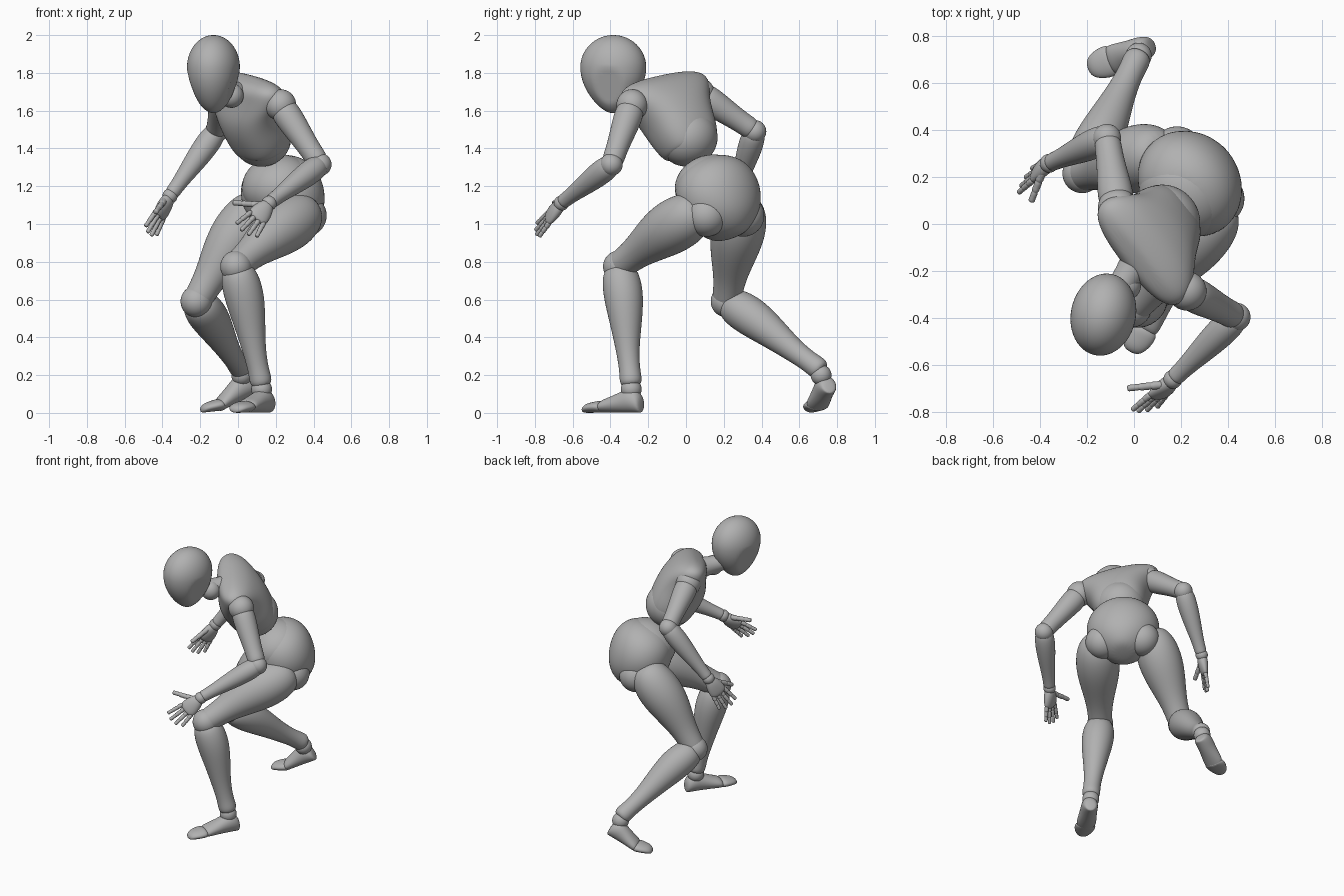
import bpy, bmesh, math
from mathutils import Vector as V

cube = bpy.data.objects.get("Cube")
if cube:
    bpy.data.objects.remove(cube, do_unlink=True)

GREY = (0.44, 0.44, 0.44, 1)
mat = bpy.data.materials.new("clay grey")
mat.use_nodes = True
mat.diffuse_color = GREY
shader = mat.node_tree.nodes["Principled BSDF"]
shader.inputs["Base Color"].default_value = GREY


def finish(name, bm, subdivide=0):
    bmesh.ops.recalc_face_normals(bm, faces=bm.faces)
    mesh = bpy.data.meshes.new(name)
    bm.to_mesh(mesh)
    bm.free()
    mesh.materials.append(mat)
    for face in mesh.polygons:
        face.use_smooth = True
    obj = bpy.data.objects.new(name, mesh)
    bpy.context.collection.objects.link(obj)
    if subdivide:
        mod = obj.modifiers.new("smooth", 'SUBSURF')
        mod.levels = mod.render_levels = subdivide


def frame(axis, side):
    """Unit axis, side squared to it, and their cross product."""
    axis = V(axis).normalized()
    side = V(side)
    side = (side - axis * side.dot(axis)).normalized()
    return axis, side, axis.cross(side)


def loft(name, origin, axis, side, rows, sides=16, level=2, power=1.0):
    """Skin of rings: (distance, half width, half depth, depth offset); power < 1 is boxier."""
    axis, side, norm = frame(axis, side)
    bm = bmesh.new()
    rings = []

    def wave(value):
        return math.copysign(abs(value) ** power, value)

    for h, a, b, off in rows:
        centre = V(origin) + axis * h + norm * off
        rings.append([bm.verts.new(centre + side * a * wave(math.cos(t)) + norm * b * wave(math.sin(t)))
                      for t in (math.tau * i / sides for i in range(sides))])
    for low, high in zip(rings, rings[1:]):
        for i in range(sides):
            j = (i + 1) % sides
            bm.faces.new((low[i], low[j], high[j], high[i]))
    bm.faces.new(rings[0])
    bm.faces.new(rings[-1])
    finish(name, bm, level)


def ball(name, centre, radii, axis=(0, 0, 1), side=(1, 0, 0), shape=None):
    """Ellipsoid with radii along side, normal and axis."""
    axis, side, norm = frame(axis, side)
    bm = bmesh.new()
    bmesh.ops.create_uvsphere(bm, u_segments=48, v_segments=32, radius=1)
    r = (radii,) * 3 if isinstance(radii, float) else radii
    for v in bm.verts:
        p = V((v.co.x * r[0], v.co.y * r[1], v.co.z * r[2]))
        if shape:
            p = shape(p)
        v.co = V(centre) + side * p.x + norm * p.y + axis * p.z
    finish(name, bm)


def limb(name, p, q, side, profile):
    """Tube between two joints: (fraction, radius, forward bulge)."""
    p, q = V(p), V(q)
    length = (q - p).length
    loft(name, p, q - p, side, [(t * length, r, r, off) for t, r, off in profile])


BODY_LEFT = V((0.67, -0.75, 0))
CHEST_LEFT = V((0.62, -0.78, -0.18))
CHEST_UP = V((-0.26, -0.39, 0.88))
PELVIS_UP = V((-0.2, -0.25, 0.95))


# Head: egg tapering to the chin, with flattened cheeks
def head_shape(p):
    if p.z < 0:
        t = -p.z / 0.17
        p.z *= 1.43
        p.x *= 1 - 0.2 * t * t
        p.y *= 1 - 0.25 * t * t
        if p.y < 0.09:
            limit = 0.136 - 0.08 * t
            p.x = max(-limit, min(limit, p.x))
    return p


ball("head", (-0.13, -0.385, 1.83), (0.138, 0.176, 0.17), side=(1, -0.22, 0), shape=head_shape)
limb("neck", (0.02, -0.15, 1.68), (-0.08, -0.30, 1.70), BODY_LEFT,
     [(-0.1, 0.08, 0), (0.2, 0.07, 0), (0.6, 0.058, 0), (1, 0.06, 0), (1.1, 0.04, 0)])
ball("neck_joint", (-0.035, -0.26, 1.68), 0.065)

# Torso: boxy ribcage flaring into wide shoulder caps, with a ball for the belly
loft("chest", (0.135, 0.025, 1.4), CHEST_UP, CHEST_LEFT,
     [(-0.02, 0.13, 0.115, 0.0), (0.0, 0.155, 0.14, 0), (0.07, 0.18, 0.16, 0),
      (0.16, 0.195, 0.17, -0.005), (0.24, 0.225, 0.163, -0.005), (0.3, 0.265, 0.14, 0),
      (0.355, 0.285, 0.115, 0), (0.395, 0.27, 0.09, -0.01), (0.42, 0.22, 0.06, -0.015),
      (0.432, 0.12, 0.03, -0.015)], power=0.82)
ball("abdomen", (0.125, 0.01, 1.455), (0.16, 0.155, 0.15), CHEST_UP, CHEST_LEFT)

# Pelvis with a waist cap in its top and a socket over each hip
PELVIS = V((0.24, 0.175, 1.14))
loft("pelvis", PELVIS, PELVIS_UP, BODY_LEFT,
     [(-0.225, 0.05, 0.06, 0), (-0.205, 0.11, 0.12, 0), (-0.13, 0.2, 0.18, 0.005),
      (-0.03, 0.245, 0.21, 0), (0.06, 0.245, 0.21, 0), (0.14, 0.21, 0.185, 0),
      (0.195, 0.14, 0.13, 0), (0.22, 0.06, 0.06, 0)])
ball("waist_cap", (0.215, 0.135, 1.2), (0.2, 0.19, 0.165), PELVIS_UP, BODY_LEFT)
for label, s in (("left", 1), ("right", -1)):
    ball(label + "_hip_socket", PELVIS + BODY_LEFT * s * 0.13 + V((0.03, 0.03, -0.095)), 0.112)

THIGH = [(-0.19, 0.06, 0), (-0.12, 0.11, 0), (0.03, 0.143, 0), (0.25, 0.149, 0.007),
         (0.48, 0.125, 0.012), (0.72, 0.09, 0.008), (0.9, 0.08, 0.003), (1.0, 0.078, 0),
         (1.05, 0.045, 0)]
SHIN = [(-0.01, 0.05, -0.005), (0.03, 0.088, -0.005), (0.13, 0.106, -0.008),
        (0.28, 0.107, -0.013), (0.48, 0.087, -0.01), (0.7, 0.063, 0), (0.88, 0.055, 0),
        (0.97, 0.063, 0), (1.02, 0.045, 0)]
UPPER_ARM = [(0.0, 0.05, 0), (0.08, 0.078, 0), (0.28, 0.076, 0), (0.55, 0.065, 0),
             (0.8, 0.058, 0), (0.93, 0.06, 0), (1.0, 0.04, 0)]
FOREARM = [(-0.03, 0.04, 0), (0.03, 0.062, 0), (0.2, 0.068, 0), (0.45, 0.06, 0),
           (0.75, 0.044, 0), (0.92, 0.039, 0), (0.98, 0.04, 0), (1.01, 0.025, 0)]


def leg(label, hip, knee, ankle):
    limb(label + "_thigh", hip, knee, BODY_LEFT, THIGH)
    ball(label + "_knee", knee, 0.084)
    limb(label + "_shin", knee, ankle, BODY_LEFT, SHIN)
    ball(label + "_ankle", V(ankle) - V((0, 0, 0.025)), 0.055)


leg("left", (0.325, 0.015, 1.04), (-0.01, -0.355, 0.775), (0.125, -0.29, 0.15))
leg("right", (0.07, 0.295, 1.05), (-0.22, 0.215, 0.59), (0.02, 0.715, 0.225))


# Feet: instep plus a hinged toe piece, both resting on their soles
def foot(label, heel, ball_joint, toe):
    heel, ball_joint, toe = V(heel), V(ball_joint), V(toe)
    for part, start, end, shape in (
            ("foot", heel, ball_joint,
             [(0, 0.03, 0.035), (0.06, 0.048, 0.055), (0.25, 0.057, 0.068), (0.45, 0.056, 0.06),
              (0.8, 0.064, 0.042), (1.0, 0.066, 0.035), (1.06, 0.04, 0.02)]),
            ("toes", ball_joint, toe,
             [(-0.1, 0.04, 0.02), (0.03, 0.07, 0.034), (0.4, 0.069, 0.03),
              (0.8, 0.052, 0.025), (1, 0.025, 0.014)])):
        axis = end - start
        side = V((0, 0, 1)).cross(axis)
        loft(label + "_" + part, start, axis, side,
             [(t * axis.length, w, h, h) for t, w, h in shape])


foot("left", (0.17, -0.235, 0), (0.04, -0.44, 0), (-0.015, -0.545, 0))
foot("right", (0.095, 0.765, 0.105), (-0.085, 0.7, 0.012), (-0.195, 0.66, 0))


# Hands: palm, four jointed fingers and a thumb
def digit(name, start, axis, side, length, r):
    rows = [(0, r * 0.6, r * 0.6, 0)]
    for k in range(3):
        rows += [(length * (k + f) / 3, r * w * (1 - 0.1 * k), r * w * (1 - 0.1 * k), 0)
                 for f, w in ((0.1, 1.1), (0.5, 0.95), (0.9, 1.1), (1.0, 0.7))]
    loft(name, start, axis, side, rows, sides=8, level=1)


def hand(label, wrist, tip, spread, thumb_dir):
    wrist, reach = V(wrist), V(tip) - V(wrist)
    axis, side, _ = frame(reach, spread)
    size = reach.length
    ball(label + "_wrist", wrist, 0.04)
    loft(label + "_palm", wrist, axis, side,
         [(0.0, 0.025, 0.022, 0), (0.02, 0.04, 0.034, 0), (0.06, 0.055, 0.034, 0),
          (0.1, 0.06, 0.028, 0), (0.125, 0.055, 0.022, 0), (0.138, 0.03, 0.012, 0)])
    for k, (finger, scale) in enumerate((("index", 0.95), ("middle", 1.05),
                                         ("ring", 1), ("little", 0.8))):
        f = k - 1.5
        digit(f"{label}_{finger}_finger", wrist + axis * 0.115 + side * f * 0.029,
              axis + side * f * 0.12, side, (size - 0.1) * scale, 0.0155)
    digit(label + "_thumb", wrist + axis * 0.04 - side * 0.025,
          V(thumb_dir), axis, 0.155, 0.019)


def arm(label, shoulder, elbow, wrist):
    ball(label + "_shoulder", shoulder, 0.083)
    limb(label + "_upper_arm", shoulder, elbow, BODY_LEFT, UPPER_ARM)
    ball(label + "_elbow", elbow, 0.06)
    limb(label + "_forearm", elbow, wrist, BODY_LEFT, FOREARM)


arm("left", (0.225, -0.285, 1.63), (0.435, -0.395, 1.315), (0.17, -0.655, 1.115))
arm("right", (-0.07, 0.07, 1.69), (-0.115, 0.365, 1.49), (-0.355, 0.26, 1.155))
hand("left", (0.165, -0.66, 1.11), (0.045, -0.785, 0.965), (0.9, 0.2, -0.4), (-1, -0.1, 0.08))
hand("right", (-0.36, 0.258, 1.148), (-0.462, 0.185, 0.96), (0.55, 0.8, 0), (-0.3, -0.8, -0.4))
